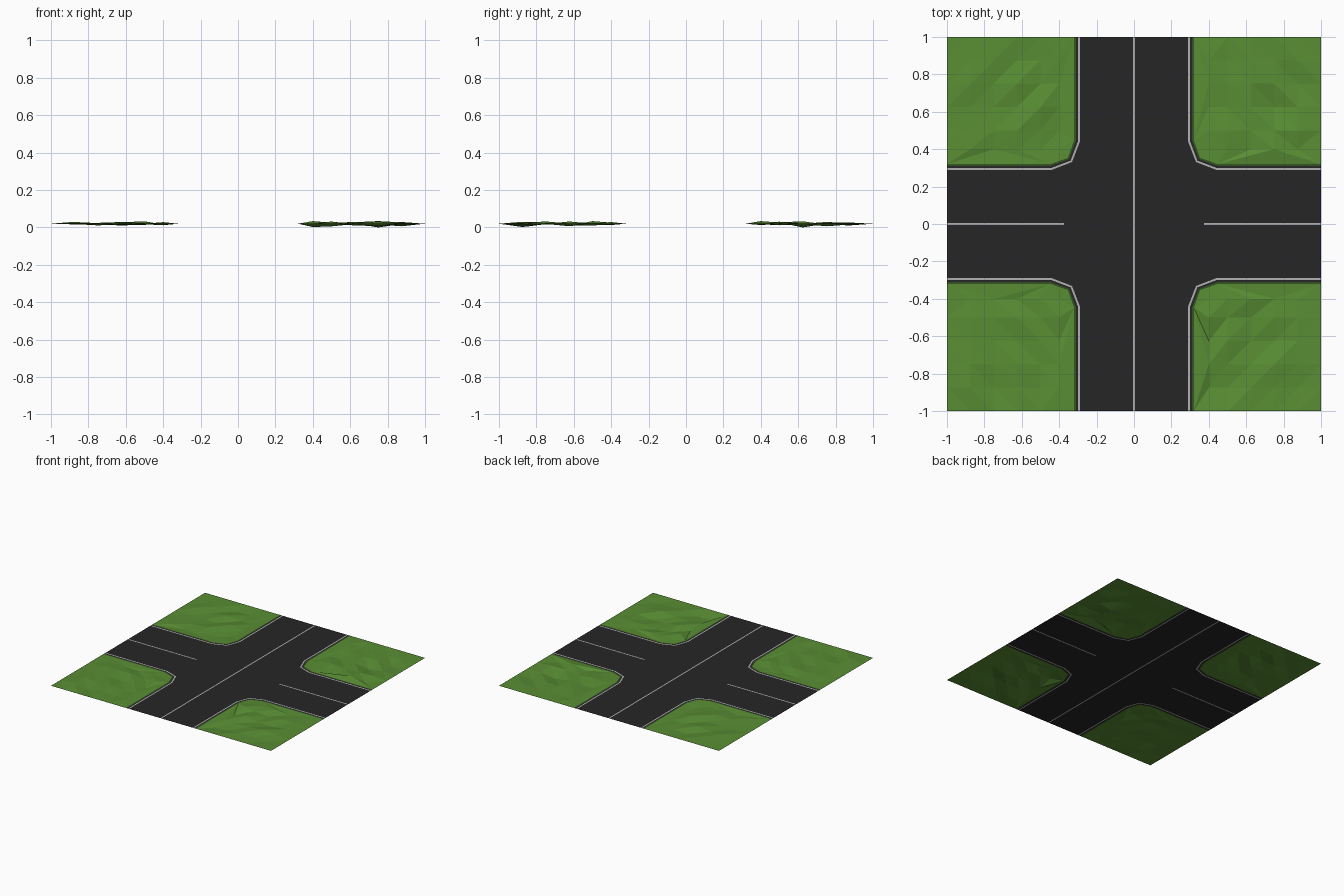
import bpy, bmesh, random
from mathutils import Vector
from mathutils.geometry import delaunay_2d_cdt

if "Cube" in bpy.data.objects:
    bpy.data.objects.remove(bpy.data.objects["Cube"])

random.seed(4)
Z = 0.02           # road level; the lawn undulates around it
QUADS = [(1, 1), (-1, 1), (-1, -1), (1, -1)]


def material(name, rgb):
    m = bpy.data.materials.new(name)
    m.diffuse_color = (*rgb, 1)
    m.use_nodes = True
    m.node_tree.nodes["Principled BSDF"].inputs["Base Color"].default_value = m.diffuse_color
    return m


asphalt = material("asphalt", (0.019, 0.019, 0.019))
paint = material("paint", (0.45, 0.45, 0.45))
grass = material("grass", (0.1, 0.27, 0.034))
verge_green = material("verge_green", (0.035, 0.09, 0.014))


def build(name, mat, faces):
    """Flat-shaded object from a list of 3D polygons, all facing up."""
    bm = bmesh.new()
    for pts in faces:
        f = bm.faces.new([bm.verts.new(p) for p in pts])
        f.normal_update()
        if f.normal.z < 0:
            f.normal_flip()
    bmesh.ops.remove_doubles(bm, verts=bm.verts, dist=1e-5)
    me = bpy.data.meshes.new(name)
    bm.to_mesh(me)
    bm.free()
    me.materials.append(mat)
    ob = bpy.data.objects.new(name, me)
    bpy.context.collection.objects.link(ob)


def curb(d):
    """Kerb path around one corner, at distance d from the road axes."""
    k = (d - 0.295) * 0.75
    a, b, c = 0.44 + k * 0.4, 0.335 + k, d
    return [(c, 1), (c, a), (b, b), (a, c), (1, c)]


def flat(pts, s):
    return [(x * s[0], y * s[1], Z) for x, y in pts]


def strip(d0, d1, s):
    p, q = curb(d0), curb(d1)
    return [flat([p[i], p[i + 1], q[i + 1], q[i]], s) for i in range(4)]


# road surface, with gaps left for the painted centre lines
H = 0.005
road = [flat([(H, 1), (H, 0), (0.375, 0), (0.375, H), (1, H)] + curb(0.29)[::-1], s)
        for s in QUADS]
for s in QUADS:
    road += strip(0.30, 0.311, s)
build("road", asphalt, road)

# painted edge and centre lines
build("edge_lines", paint, [f for s in QUADS for f in strip(0.29, 0.30, s)])
build("centre_line_long", paint, [flat([(-H, -1), (H, -1), (H, 1), (-H, 1)], (1, 1))])
build("centre_lines_side", paint,
      [flat([(0.375, -H), (1, -H), (1, H), (0.375, H)], (m, 1)) for m in (1, -1)])

# dark verge between road and lawn
build("verge", verge_green, [f for s in QUADS for f in strip(0.311, 0.32, s)])

# undulating lawns: level rim, random heights inside, triangulated
steps = [0.5, 0.625, 0.75, 0.875]
for n, s in enumerate(QUADS):
    rim = curb(0.32) + [(1, t) for t in steps] + [(1, 1)] + [(t, 1) for t in steps[::-1]]
    inner = [(x, y) for x in [0.4] + steps for y in [0.4] + steps]
    pts = [Vector(p) for p in rim + inner]
    edges = [(i, (i + 1) % len(rim)) for i in range(len(rim))]
    vs, _, tris, *_ = delaunay_2d_cdt(pts, edges, list(), 1, 1e-5)
    height = [Z] * len(rim) + [
        min(0.034, max(0, Z + random.gauss(0, 0.007))) for _ in inner]
    if n == 0:
        height[-8] = 0
    co = [(v.x * s[0], v.y * s[1], h) for v, h in zip(vs, height)]
    build(f"lawn_{n + 1}", grass, [[co[i] for i in t] for t in tris])
